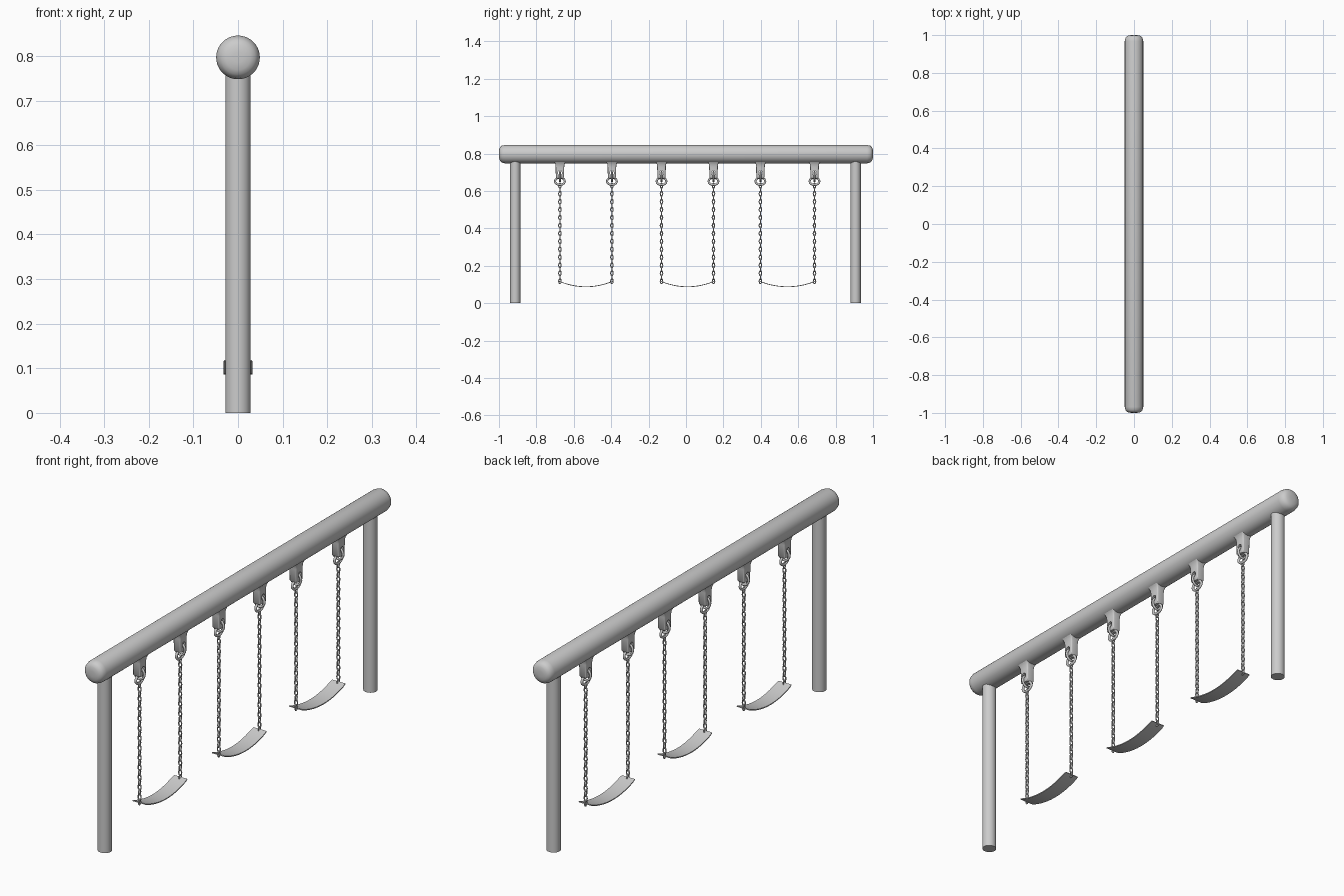
import bpy, bmesh, math
from mathutils import Vector

if "Cube" in bpy.data.objects:
    bpy.data.objects.remove(bpy.data.objects["Cube"])

BEAM_Z, BEAM_R = 0.797, 0.049
SWINGS = [(-0.674, -0.396), (-0.131, 0.147), (0.398, 0.687)]


def finish(name, bm, smooth=True, angle=40):
    bmesh.ops.recalc_face_normals(bm, faces=bm.faces)
    me = bpy.data.meshes.new(name)
    bm.to_mesh(me)
    bm.free()
    ob = bpy.data.objects.new(name, me)
    bpy.context.collection.objects.link(ob)
    if smooth:
        bpy.ops.object.select_all(action='DESELECT')
        ob.select_set(True)
        bpy.context.view_layer.objects.active = ob
        bpy.ops.object.shade_smooth_by_angle(angle=math.radians(angle))
    return ob


def loft(bm, rings, cap=True, closed=False):
    """Skin a list of equal-length point rings."""
    vs = [[bm.verts.new(p) for p in r] for r in rings]
    n = len(vs[0])
    pairs = list(zip(vs, vs[1:])) + ([(vs[-1], vs[0])] if closed else [])
    for a, b in pairs:
        for i in range(n):
            j = (i + 1) % n
            bm.faces.new((a[i], a[j], b[j], b[i]))
    if cap and not closed:
        bm.faces.new(vs[0])
        bm.faces.new(vs[-1])


def link(bm, y, z, half_w, half_h, wire, across, seg=16, sides=8):
    """Oval ring standing upright; across = 'x' or 'y' is its wide direction."""
    wide, side = Vector((1, 0, 0)), Vector((0, 1, 0))
    if across == 'y':
        wide, side = side, wide
    up, c = Vector((0, 0, 1)), Vector((0, y, z))
    rings = []
    for i in range(seg):
        t = math.tau * i / seg
        p = c + wide * half_w * math.cos(t) + up * half_h * math.sin(t)
        out = (wide * half_h * math.cos(t) + up * half_w * math.sin(t)).normalized()
        rings.append([p + wire * (out * math.cos(math.tau * k / sides)
                                  + side * math.sin(math.tau * k / sides))
                      for k in range(sides)])
    loft(bm, rings, closed=True)


def rounded_rect(hx, hy, z, y0, r=0.006):
    pts = []
    for q, (sx, sy) in enumerate([(1, 1), (-1, 1), (-1, -1), (1, -1)]):
        for k in range(4):
            a = math.pi / 2 * (q + k / 3)
            pts.append((sx * (hx - r) + r * math.cos(a),
                        y0 + sy * (hy - r) + r * math.sin(a), z))
    return pts


# Top beam with softly domed ends
bm = bmesh.new()
half = [(1.0, 0.012), (0.998, 0.028), (0.993, 0.038), (0.985, 0.045), (0.968, BEAM_R)]
profile = [(-y, r) for y, r in half] + half[::-1]
loft(bm, [[(r * math.cos(math.tau * k / 40), y, BEAM_Z + r * math.sin(math.tau * k / 40))
           for k in range(40)] for y, r in profile])
finish("top_beam", bm)

# Posts
for name, y in (("front_post", -0.913), ("back_post", 0.907)):
    bm = bmesh.new()
    loft(bm, [[(0.0285 * math.cos(math.tau * k / 32), y + 0.0275 * math.sin(math.tau * k / 32), z)
               for k in range(32)] for z in (0, 0.785)])
    finish(name, bm)


def hanger(name, y):
    # Block flaring into the beam, with a hole for the shackle
    bm = bmesh.new()
    sections = [(0.78, 0.034, 0.042), (0.762, 0.030, 0.036), (0.753, 0.024, 0.029),
                (0.742, 0.020, 0.0245), (0.728, 0.018, 0.023), (0.673, 0.018, 0.022),
                (0.668, 0.015, 0.018)]
    loft(bm, [rounded_rect(hx, hy, z, y) for z, hx, hy in sections])
    block = finish(name + "_bracket", bm)
    bm = bmesh.new()
    loft(bm, [[(x, y + 0.011 * math.cos(math.tau * k / 20), 0.697 + 0.013 * math.sin(math.tau * k / 20))
               for k in range(20)] for x in (-0.06, 0.06)])
    cutter = finish(name + "_hole_cutter", bm, smooth=False)
    cutter.hide_render = True
    cutter.hide_set(True)
    mod = block.modifiers.new("hole", 'BOOLEAN')
    mod.operation, mod.object, mod.solver = 'DIFFERENCE', cutter, 'EXACT'
    # Bake the hole so the cutter can go
    bpy.context.view_layer.objects.active = block
    bpy.ops.object.modifier_apply(modifier=mod.name)
    bpy.data.objects.remove(cutter)
    # Shackle through the bracket and the ring below it
    bm = bmesh.new()
    link(bm, y, 0.676, 0.0235, 0.025, 0.005, 'x', 24, 10)
    link(bm, y, 0.652, 0.026, 0.019, 0.0055, 'y', 24, 10)
    finish(name + "_shackle", bm)


def chain(name, y):
    bm = bmesh.new()
    top, bottom, n = 0.628, 0.118, 25
    for i in range(n):
        z = top + (bottom - top) * i / (n - 1)
        link(bm, y, z, 0.0068, 0.0128, 0.0027, 'y' if i % 2 == 0 else 'x')
    finish(name, bm)


def seat(name, y0, y1):
    # Thin sagging strap between the chains
    bm = bmesh.new()
    mid, hw, n, t = (y0 + y1) / 2, (y1 - y0) / 2 + 0.004, 20, 0.002
    rings = []
    for i in range(n + 1):
        u = -1 + 2 * i / n
        y, z = mid + u * hw, 0.088 + 0.029 * u * u
        nrm = Vector((0, -2 * 0.029 * u / hw, 1)).normalized() * t
        w = 0.033 if abs(u) < 0.99 else 0.031
        p = [Vector((s * w, y, z)) for s in (-1, 1)]
        rings.append([p[0] - nrm, p[1] - nrm, p[1] + nrm, p[0] + nrm])
    loft(bm, rings)
    finish(name, bm)


# Three swings
for i, (ya, yb) in enumerate(SWINGS, 1):
    for side, y in (("front", ya), ("back", yb)):
        hanger(f"swing_{i}_{side}", y)
        chain(f"swing_{i}_{side}_chain", y)
    seat(f"swing_{i}_seat", ya, yb)
